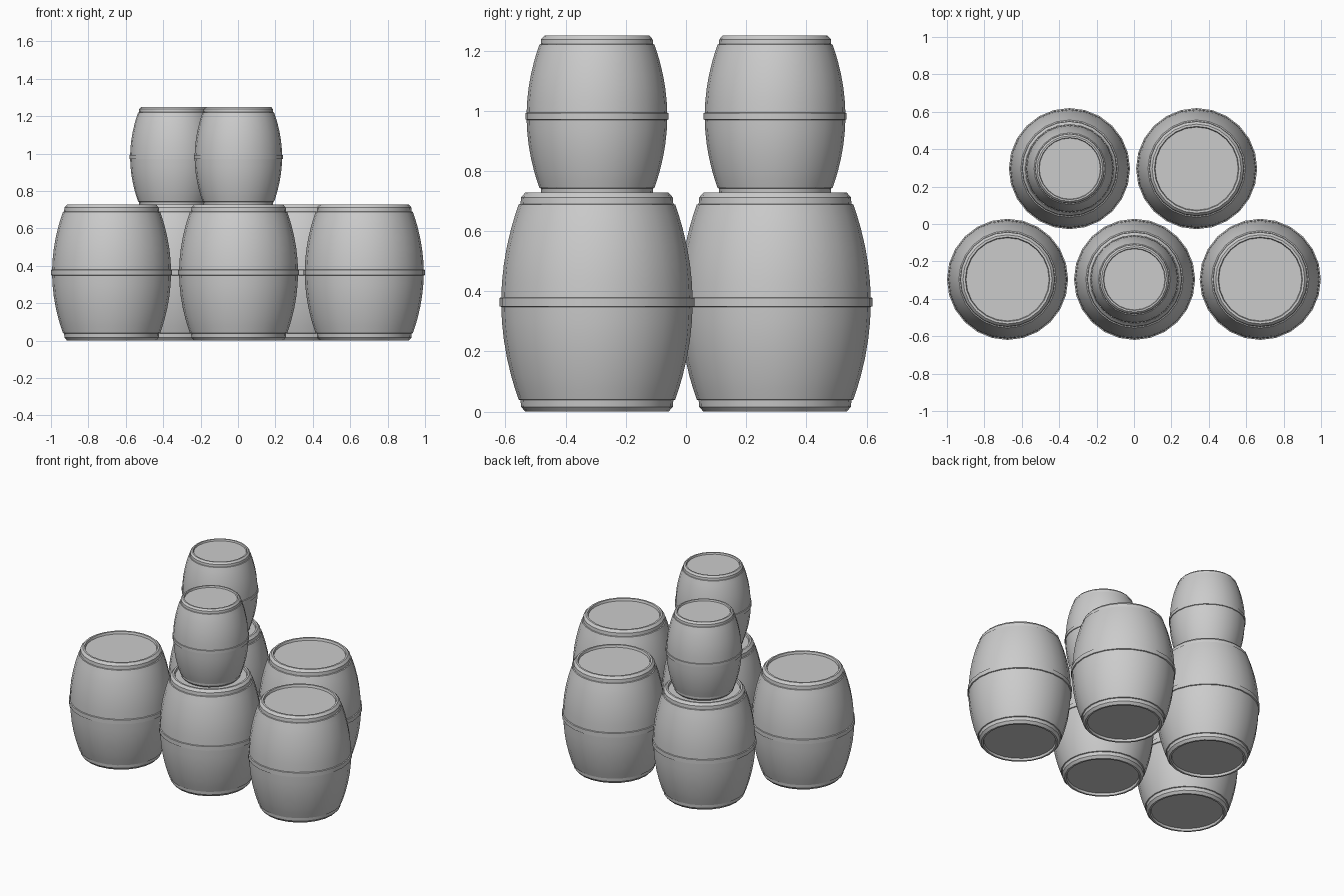
import bpy, bmesh, math

if "Cube" in bpy.data.objects:
    bpy.data.objects.remove(bpy.data.objects["Cube"])

SIDES = 24
HEIGHT = 0.728


def bulge(z):
    """Stave radius at height z."""
    t = (z - HEIGHT / 2) / (HEIGHT / 2)
    return 0.318 - 0.073 * t * t


def barrel_profile():
    """Half outline from mid hoop up to the recessed lid, mirrored downward."""
    mid = HEIGHT / 2
    upper = [(0.324, mid + 0.014), (bulge(mid + 0.016), mid + 0.016)]
    # curved staves
    upper += [(bulge(z), z) for z in (0.43, 0.49, 0.55, 0.61, 0.65, 0.688)]
    # end hoop, chamfered rim and recessed lid edge
    upper += [(0.254, 0.690), (0.252, 0.712), (0.238, HEIGHT),
              (0.226, HEIGHT), (0.222, 0.713)]
    lower = [(r, HEIGHT - z) for r, z in reversed(upper)]
    return lower + upper


def make_barrel(name, x, y, z, scale):
    bm = bmesh.new()
    rings = []
    for r, h in barrel_profile():
        rings.append([bm.verts.new((r * math.cos(2 * math.pi * i / SIDES),
                                    r * math.sin(2 * math.pi * i / SIDES), h))
                      for i in range(SIDES)])
    for a, b in zip(rings, rings[1:]):
        for i in range(SIDES):
            j = (i + 1) % SIDES
            bm.faces.new((a[i], a[j], b[j], b[i]))
    # bottom and lid discs
    bm.faces.new(rings[0][::-1])
    bm.faces.new(rings[-1])
    bmesh.ops.recalc_face_normals(bm, faces=bm.faces)
    mesh = bpy.data.meshes.new(name)
    bm.to_mesh(mesh)
    bm.free()
    obj = bpy.data.objects.new(name, mesh)
    bpy.context.collection.objects.link(obj)
    obj.location = (x, y, z)
    obj.scale = (scale,) * 3
    bpy.ops.object.select_all(action='DESELECT')
    obj.select_set(True)
    bpy.context.view_layer.objects.active = obj
    bpy.ops.object.shade_smooth_by_angle(angle=math.radians(30))


# large barrels: front row of three, back row of two
for i, x in enumerate((-0.676, 0.003, 0.675)):
    make_barrel(f"front_barrel_{i + 1}", x, -0.296, 0, 1)
for i, x in enumerate((-0.345, 0.335)):
    make_barrel(f"back_barrel_{i + 1}", x, 0.296, 0, 1)

# small barrels resting on the lids
make_barrel("small_barrel_front", 0.002, -0.296, 0.714, 0.735)
make_barrel("small_barrel_back", -0.343, 0.296, 0.714, 0.735)
